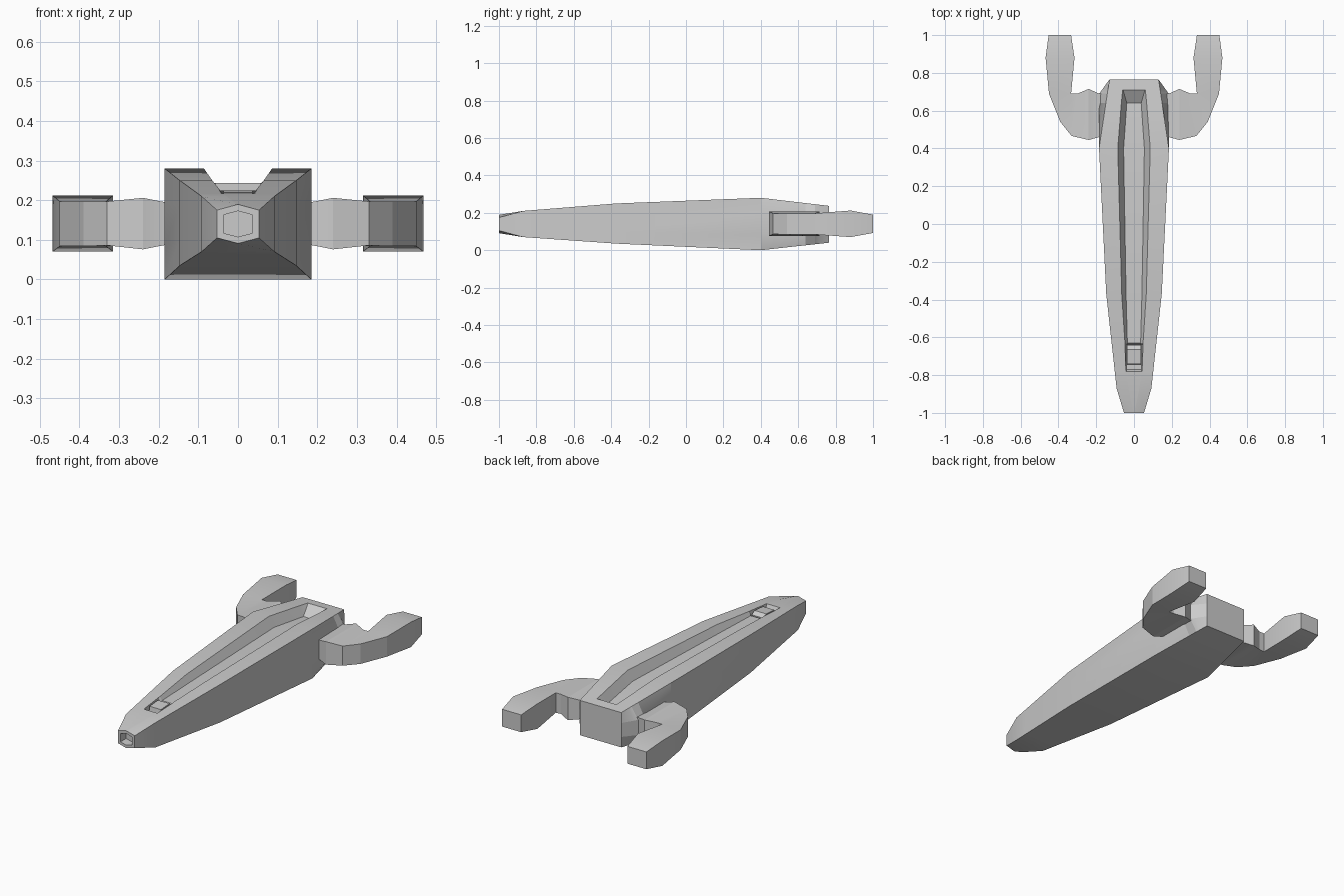
import bpy, bmesh
from math import radians

if "Cube" in bpy.data.objects:
    bpy.data.objects.remove(bpy.data.objects["Cube"])


def lerp(table, y):
    """Interpolate the columns of a table sorted by its first column."""
    if y <= table[0][0]:
        return table[0][1:]
    for a, b in zip(table, table[1:]):
        if y <= b[0]:
            t = (y - a[0]) / (b[0] - a[0])
            return [p + (q - p) * t for p, q in zip(a[1:], b[1:])]
    return table[-1][1:]


def loft(name, rings):
    """Skin a list of equal-length point rings and cap both ends."""
    bm = bmesh.new()
    loops = [[bm.verts.new(p) for p in ring] for ring in rings]
    n = len(loops[0])
    for a, b in zip(loops, loops[1:]):
        for i in range(n):
            j = (i + 1) % n
            bm.faces.new((a[i], a[j], b[j], b[i]))
    bm.faces.new(loops[0][::-1])
    bm.faces.new(loops[-1])
    bmesh.ops.remove_doubles(bm, verts=bm.verts, dist=0.0005)
    bmesh.ops.recalc_face_normals(bm, faces=bm.faces)
    me = bpy.data.meshes.new(name)
    bm.to_mesh(me)
    bm.free()
    ob = bpy.data.objects.new(name, me)
    bpy.context.collection.objects.link(ob)
    bpy.ops.object.select_all(action='DESELECT')
    ob.select_set(True)
    bpy.context.view_layer.objects.active = ob
    bpy.ops.object.shade_smooth_by_angle(angle=radians(15))
    return ob


# Hull outline: y, half width at top and bottom, bottom z, top z
HULL = [(-1, .053, .105, .175), (-.87, .092, .07, .21), (-.37, .147, .035, .25),
        (.4, .185, 0, .28), (.765, .13, .04, .237)]
# Half width of the wing mount on the flanks: y, half width
FLANK = [(-1, .053), (-.87, .092), (-.37, .147), (.4, .185), (.69, .184), (.765, .13)]
# Dorsal channel: y, rim half width, floor half width, depth
GROOVE = [(-1, .002, .001, 0), (-.87, .03, .028, 0), (-.782, .042, .04, 0),
          (-.77, .043, .04, .025), (-.64, .048, .04, .035), (-.63, .048, .035, .02),
          (-.37, .065, .042, .038), (.4, .086, .055, .055), (.64, .067, .038, .052),
          (.71, .06, .058, 0), (.765, .055, .05, 0)]


def hull_ring(y):
    w, zb, zt = lerp(HULL, y)
    s, = lerp(FLANK, y)
    g, f, d = lerp(GROOVE, y)
    peak = .014 if y == -1 else 0
    lo, hi = zb + .3 * (zt - zb), zb + .7 * (zt - zb)
    right = [(w, zb), (s, lo), (s, hi), (w, zt), (g, zt + peak), (f, zt - d + peak)]
    pts = [(0, zb - peak)] + right + [(-x, z) for x, z in reversed(right)]
    return [(x, y, z) for x, z in pts]


# Hull with hollow nose opening
nose = hull_ring(-1)
inner = [(x * .68, y, .14 + (z - .14) * .66) for x, y, z in nose]
socket = [(x, -.95, z) for x, y, z in inner]
ys = sorted({r[0] for r in HULL + FLANK + GROOVE})
loft("hull", [socket, inner] + [hull_ring(y) for y in ys])

# Small canopy at the front end of the channel
canopy = [(-.745, .185), (-.74, .219), (-.665, .225), (-.64, .21), (-.64, .185)]
loft("canopy", [[(x, y, z) for y, z in canopy] for x in (-.036, .036)])

# Curved rear arms: outer xy, inner xy, bottom z, top z
ARM = [(.12, .46, .12, .69, .087, .195), (.184, .46, .184, .69, .087, .195),
       (.24, .445, .24, .715, .076, .206), (.33, .466, .30, .69, .086, .197),
       (.39, .54, .333, .69, .084, .197), (.45, .69, .333, .69, .084, .197),
       (.468, .88, .315, .88, .07, .212), (.452, 1, .333, 1, .092, .19)]
for side, name in ((1, "right_arm"), (-1, "left_arm")):
    loft(name, [[(side * ox, oy, zb), (side * ox, oy, zt), (side * ix, iy, zt), (side * ix, iy, zb)]
                for ox, oy, ix, iy, zb, zt in ARM])
